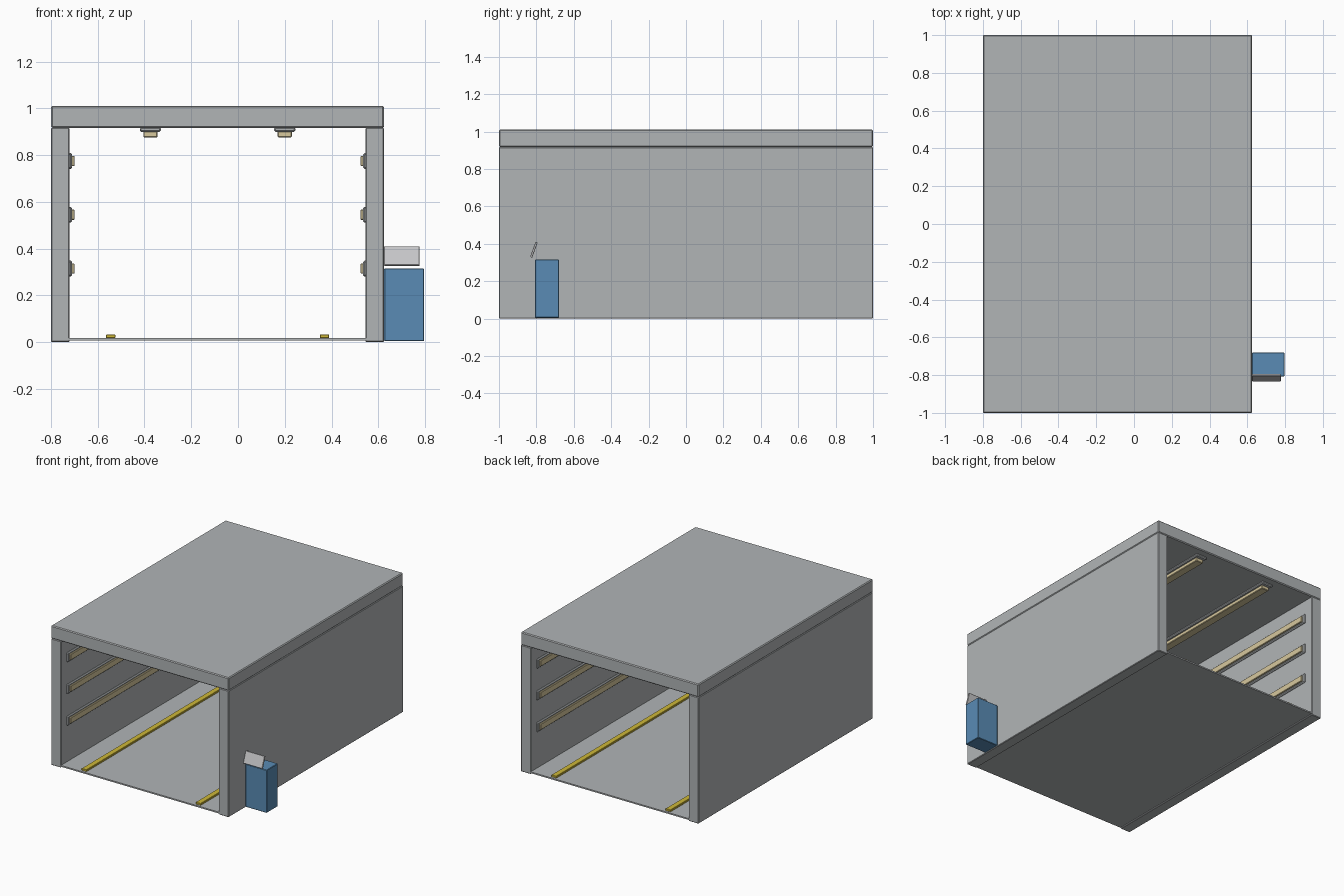
import bpy, bmesh, math
from mathutils import Matrix, Vector

if "Cube" in bpy.data.objects:
    bpy.data.objects.remove(bpy.data.objects["Cube"])


def material(name, rgb):
    m = bpy.data.materials.new(name)
    m.diffuse_color = (*rgb, 1)
    m.use_nodes = True
    m.node_tree.nodes["Principled BSDF"].inputs["Base Color"].default_value = m.diffuse_color
    return m


GREY = material("panel grey", (0.44, 0.46, 0.47))
PALE = material("pale grey", (0.57, 0.57, 0.58))
BLUE = material("cabinet blue", (0.10, 0.26, 0.46))
CREAM = material("lamp cream", (0.68, 0.58, 0.34))
YELLOW = material("line yellow", (0.62, 0.48, 0.04))


def box(name, lo, hi, mat, bevel=0.0, tilt=0.0):
    """Box between two corners, optionally bevelled and tilted about x."""
    lo, hi = Vector(lo), Vector(hi)
    bm = bmesh.new()
    bmesh.ops.create_cube(bm, size=1, matrix=Matrix.Diagonal((*(hi - lo), 1)))
    me = bpy.data.meshes.new(name)
    bm.to_mesh(me)
    bm.free()
    me.materials.append(mat)
    ob = bpy.data.objects.new(name, me)
    ob.location = (lo + hi) / 2
    ob.rotation_euler.x = tilt
    bpy.context.collection.objects.link(ob)
    if bevel:
        mod = ob.modifiers.new("bevel", 'BEVEL')
        mod.width = bevel
        mod.segments = 1
    return ob


# Tunnel shell, open at both ends
L, LI, RI, R = -0.80, -0.72, 0.545, 0.625
box("left_wall", (L, -1, 0), (LI, 1, 0.917), GREY, 0.004)
box("right_wall", (RI, -1, 0), (R, 1, 0.917), GREY, 0.004)
box("roof", (L, -1, 0.917), (R, 1, 1.011), GREY, 0.006)
box("floor", (LI - 0.005, -1, 0.008), (RI + 0.005, 1, 0.018), GREY)

# Yellow guide lines on the floor
for side, x in (("left", -0.545), ("right", 0.37)):
    box(side + "_floor_line", (x - 0.02, -0.985, 0.017), (x + 0.02, 0.985, 0.032), YELLOW, 0.002)

# Ceiling lamps: housing and tube
for side, x in (("left", -0.375), ("right", 0.2)):
    box(side + "_ceiling_lamp_housing", (x - 0.045, -0.95, 0.900), (x + 0.045, 0.95, 0.919), GREY, 0.006)
    box(side + "_ceiling_lamp", (x - 0.03, -0.925, 0.875), (x + 0.03, 0.925, 0.902), CREAM, 0.004)

# Three wall lamps on each side
for side, x, d in (("left", LI, 1), ("right", RI, -1)):
    for i, z in enumerate((0.315, 0.545, 0.775)):
        def lamp(part, a, b, hz, hy, mat, bev):
            xa, xb = sorted((x + d * a, x + d * b))
            box(f"{side}_wall_{part}_{i + 1}", (xa, -hy, z - hz), (xb, hy, z + hz), mat, bev)
        lamp("lamp_housing", -0.008, 0.010, 0.034, 0.935, GREY, 0.006)
        lamp("lamp", 0.008, 0.021, 0.022, 0.915, CREAM, 0.003)

# Control cabinet with tilted screen
box("control_cabinet", (R, -0.808, 0.004), (0.796, -0.68, 0.315), BLUE, 0.003)
box("control_screen", (R, -0.8195, 0.325), (0.777, -0.8075, 0.411), PALE, 0.002,
    math.radians(-20))
